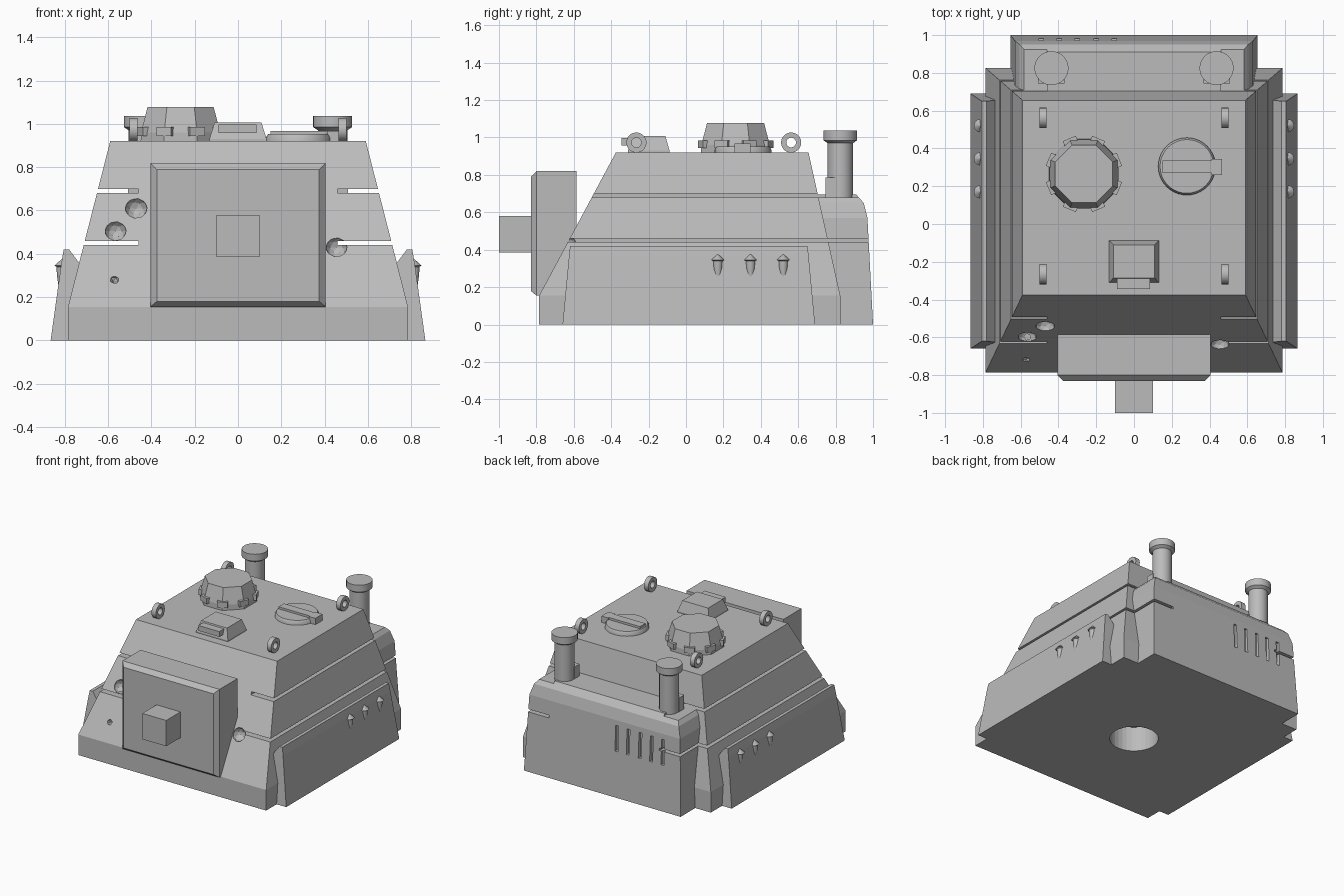
import bpy, bmesh, math
from mathutils import Matrix, Vector

if "Cube" in bpy.data.objects:
    bpy.data.objects.remove(bpy.data.objects["Cube"])

GREY = (0.5, 0.5, 0.5, 1)
mat = bpy.data.materials.new("armour grey")
mat.use_nodes = True
mat.diffuse_color = GREY
mat.node_tree.nodes["Principled BSDF"].inputs["Base Color"].default_value = GREY


def finish(name, bm, matrix=None, smooth=False):
    if matrix:
        bm.transform(matrix)
    bmesh.ops.recalc_face_normals(bm, faces=bm.faces)
    mesh = bpy.data.meshes.new(name)
    bm.to_mesh(mesh)
    bm.free()
    mesh.materials.append(mat)
    ob = bpy.data.objects.new(name, mesh)
    bpy.context.collection.objects.link(ob)
    if smooth:
        select(ob)
        bpy.ops.object.shade_smooth_by_angle(angle=math.radians(35))
    return ob


def select(ob):
    bpy.ops.object.select_all(action='DESELECT')
    ob.select_set(True)
    bpy.context.view_layer.objects.active = ob


def skin(bm, rings, closed=False):
    """Bridge rings of vertices; cap the ends unless closed."""
    count = len(rings[0])
    pairs = list(zip(rings, rings[1:] + rings[:1])) if closed else list(zip(rings, rings[1:]))
    for a, b in pairs:
        for i in range(count):
            j = (i + 1) % count
            bm.faces.new((a[i], a[j], b[j], b[i]))
    if not closed:
        bm.faces.new(rings[0])
        bm.faces.new(rings[-1])


def loft(name, sections, matrix=None):
    """Stack of rectangles (z, x0, x1, y0, y1)."""
    bm = bmesh.new()
    rings = [[bm.verts.new((x, y, z)) for x, y in ((x0, y0), (x1, y0), (x1, y1), (x0, y1))]
             for z, x0, x1, y0, y1 in sections]
    skin(bm, rings)
    return finish(name, bm, matrix)


def box(name, x0, x1, y0, y1, z0, z1):
    return loft(name, [(z0, x0, x1, y0, y1), (z1, x0, x1, y0, y1)])


def turned(name, profile, x, y, sides=32, phase=0.0, smooth=True):
    """Solid of revolution from (radius, z) points."""
    bm = bmesh.new()
    rings = []
    for r, z in profile:
        angles = [phase + math.tau * i / sides for i in range(sides)]
        rings.append([bm.verts.new((x + r * math.cos(a), y + r * math.sin(a), z)) for a in angles])
    skin(bm, rings)
    return finish(name, bm, smooth=smooth)


def ball(name, x, y, z, r, detail):
    bm = bmesh.new()
    bmesh.ops.create_icosphere(bm, subdivisions=detail, radius=r,
                               matrix=Matrix.Translation((x, y, z)))
    return finish(name, bm)


def cut(target, cutters):
    select(target)
    for c in cutters:
        m = target.modifiers.new("cut", 'BOOLEAN')
        m.operation, m.solver, m.object = 'DIFFERENCE', 'EXACT', c
        bpy.ops.object.modifier_apply(modifier=m.name)


# Main hull and rear stowage box
hull = loft("turret_hull", [(0, -.785, .785, -.785, .825), (.155, -.785, .785, -.785, .825),
                            (.92, -.59, .59, -.375, .655)])
bustle = loft("rear_box", [(0, -.655, .655, .6, 1), (.57, -.63, .63, .6, .97),
                           (.65, -.605, .605, .6, .95), (.695, -.57, .57, .6, .91)])

# Panel grooves running in from both sides
grooves = []
for z in (.44, .68):
    for s in (-1, 1):
        x0, x1 = sorted((s * .46, s * 1.1))
        grooves.append(box("groove_cutter", x0, x1, -1.2, 1.2, z, z + .02))


# Dents in the sloped front, and the ring socket underneath
def front_y(z):
    return -.785 + .41 * (z - .155) / .765


dents = [ball("dent_cutter", x, front_y(z), z, r, d)
         for x, z, r, d in ((-.47, .61, .052, 2), (-.565, .505, .05, 2),
                            (.455, .43, .05, 2), (-.57, .28, .022, 1))]
socket = turned("socket_cutter", [(.17, -.1), (.17, .19)], 0, 0, smooth=False)
slits = [box("slit_cutter", x - .012, x + .012, .955, 1.1, .34, .53)
         for x in (-.49, -.395, -.3, -.2, -.105)]
cut(hull, grooves + dents + [socket])
cut(bustle, grooves + slits)
for c in grooves + dents + [socket] + slits:
    bpy.data.objects.remove(c)

# Gun shield and barrel stub, lofted forwards
forward = Matrix.Rotation(math.radians(90), 4, 'X')
loft("gun_shield", [(.585, -.405, .405, .155, .82), (.8, -.405, .405, .155, .82),
                    (.83, -.375, .375, .18, .79)], forward)
box("gun_stub", -.1, .1, -1, -.8, .385, .58)

for s, side in ((1, "left"), (-1, "right")):
    # Side skirt
    rows = [(0, .735, .865, -.66, .69), (.36, .735, .815, -.626, .656), (.42, .78, .805, -.62, .65)]
    loft(side + "_skirt", [(z, s * a, s * b, c, d) for z, a, b, c, d in rows])
    # Pointed lugs on the skirt
    for y in (.17, .345, .52):
        turned(side + "_lug", [(.015, .24), (.024, .3), (.026, .34), (.036, .345), (.003, .375)],
               s * .812, y, 12)
    # Exhaust stack with cap and bracket
    turned(side + "_exhaust", [(.068, .6), (.068, .97), (.09, .985), (.09, 1.037)], s * .437, .825)
    box(side + "_exhaust_bracket", s * .437 - .07, s * .437 + .07, .745, .81, .66, .785)
    # Lifting eyes
    for y in (-.265, .562):
        bm = bmesh.new()
        rings = []
        for i in range(20):
            turn = Matrix.Rotation(math.tau * i / 20, 3, 'X')
            rings.append([bm.verts.new(turn @ Vector((x, r, 0)) + Vector((s * .482, y, .973)))
                          for x, r in ((-.018, .026), (.018, .026), (.018, .054), (-.018, .054))])
        skin(bm, rings, closed=True)
        finish(side + "_lifting_eye", bm, smooth=True)

# Octagonal cupola with vision blocks at its corners
cx, cy, step = -.265, .265, math.radians(45)
turned("cupola", [(.2, .9), (.198, .96), (.165, 1.078)], cx, cy, 8, step / 2, smooth=False)
for i in range(8):
    place = Matrix.Translation((cx, cy, 0)) @ Matrix.Rotation(step * (i + .5), 4, 'Z')
    loft("vision_block", [(z, .165, .203, -.037, .037) for z in (.943, .985)], place)

# Round hatch with its bar
turned("round_hatch", [(.152, .9), (.152, .935), (.142, .952)], .28, .305, 40)
box("hatch_bar", .15, .42, .27, .335, .94, .968)
box("hatch_hinge", .41, .465, .26, .345, .91, .968)

# Sight housing with its window
loft("sight_housing", [(.9, -.132, .132, -.31, -.088), (.93, -.132, .132, -.31, -.088),
                       (1.007, -.108, .108, -.285, -.11)])
box("sight_window", -.09, .085, -.345, -.27, .957, .997)
